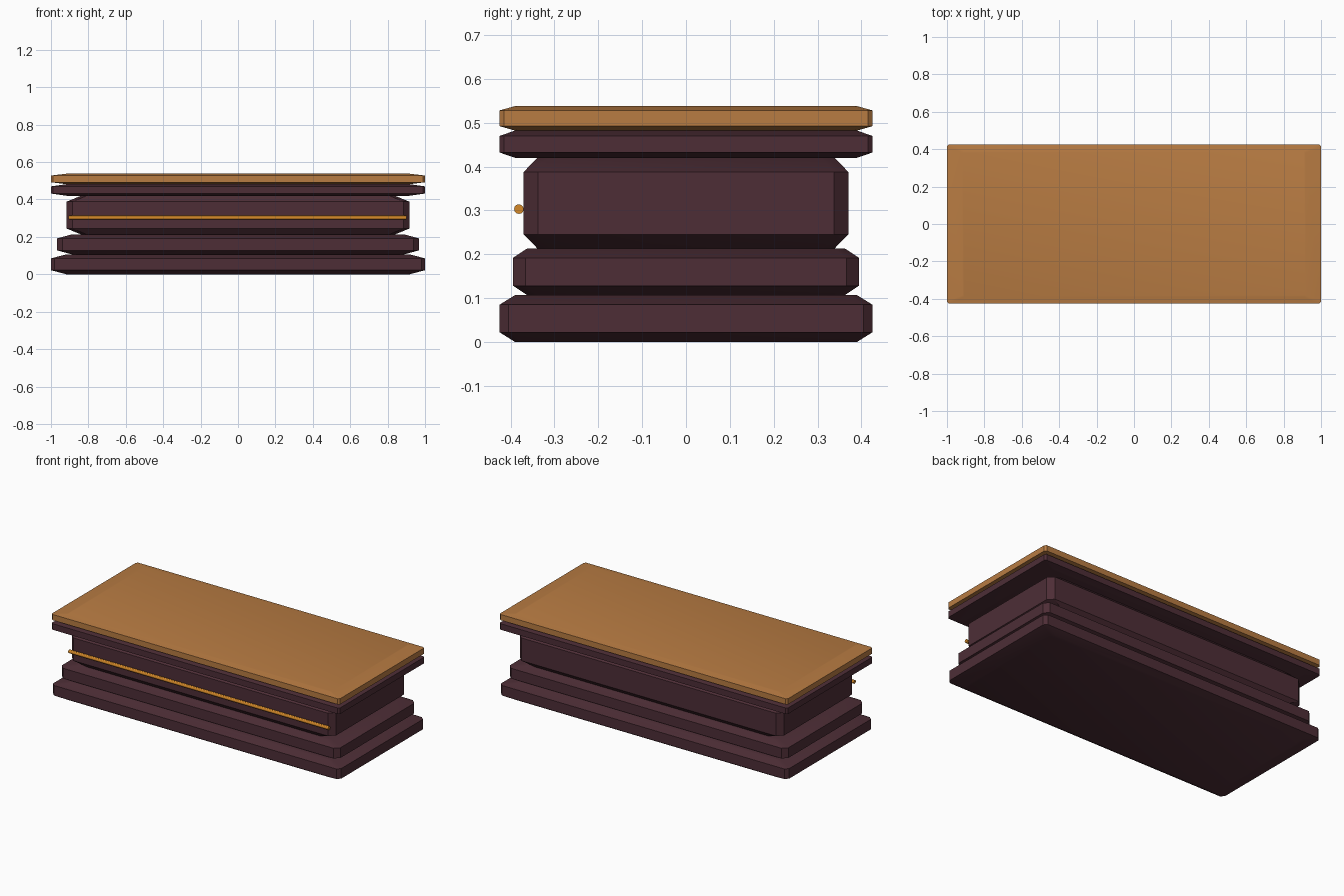
import bpy, bmesh, math

if "Cube" in bpy.data.objects:
    bpy.data.objects.remove(bpy.data.objects["Cube"])


def material(name, rgb):
    m = bpy.data.materials.new(name)
    m.diffuse_color = (*rgb, 1)
    m.use_nodes = True
    m.node_tree.nodes["Principled BSDF"].inputs["Base Color"].default_value = m.diffuse_color
    return m


plum = material("dark plum", (0.075, 0.027, 0.037))
tan = material("tan wood", (0.48, 0.2, 0.055))
amber = material("amber trim", (0.66, 0.25, 0.022))


def finish(name, bm, mat):
    bmesh.ops.recalc_face_normals(bm, faces=bm.faces)
    me = bpy.data.meshes.new(name)
    bm.to_mesh(me)
    bm.free()
    me.materials.append(mat)
    ob = bpy.data.objects.new(name, me)
    bpy.context.collection.objects.link(ob)
    bpy.ops.object.select_all(action='DESELECT')
    ob.select_set(True)
    bpy.context.view_layer.objects.active = ob
    bpy.ops.object.shade_smooth_by_angle(angle=math.radians(30))


def slab(name, hx, hy, z0, z1, bevel, corner, taper, mat):
    """Cut-corner rectangle lofted upward, with tapered top and bottom rims."""
    bm = bmesh.new()
    a, b = hx - corner, hy - corner
    outline = [(a, -hy), (hx, -b), (hx, b), (a, hy),
               (-a, hy), (-hx, b), (-hx, -b), (-a, -hy)]
    rings = []
    for z, s in ((z0, taper), (z0 + bevel, 1), (z1 - bevel, 1), (z1, taper)):
        rings.append([bm.verts.new((x * s, y * s, z)) for x, y in outline])
    for lo, hi in zip(rings, rings[1:]):
        for i in range(8):
            j = (i + 1) % 8
            bm.faces.new((lo[i], lo[j], hi[j], hi[i]))
    bm.faces.new(rings[0][::-1])
    bm.faces.new(rings[-1])
    finish(name, bm, mat)


# Stacked plinth, body and top
slab("base_plinth", 1.0, 0.425, 0.0, 0.107, 0.022, 0.02, 0.917, plum)
slab("upper_plinth", 0.967, 0.394, 0.107, 0.213, 0.021, 0.028, 0.92, plum)
slab("body", 0.917, 0.37, 0.213, 0.42, 0.032, 0.033, 0.915, plum)
slab("under_top_molding", 1.0, 0.425, 0.42, 0.482, 0.012, 0.01, 0.917, plum)
slab("table_top", 1.0, 0.425, 0.482, 0.538, 0.01, 0.01, 0.917, tan)

# Thin trim rod along the front of the body
bm = bmesh.new()
ends = []
for x in (-0.905, 0.9):
    ends.append([bm.verts.new((x, -0.381 + 0.011 * math.cos(k * math.pi / 6),
                               0.303 + 0.011 * math.sin(k * math.pi / 6)))
                 for k in range(12)])
for k in range(12):
    j = (k + 1) % 12
    bm.faces.new((ends[0][k], ends[0][j], ends[1][j], ends[1][k]))
for ring in ends:
    bm.faces.new(ring)
finish("front_trim_rod", bm, amber)
